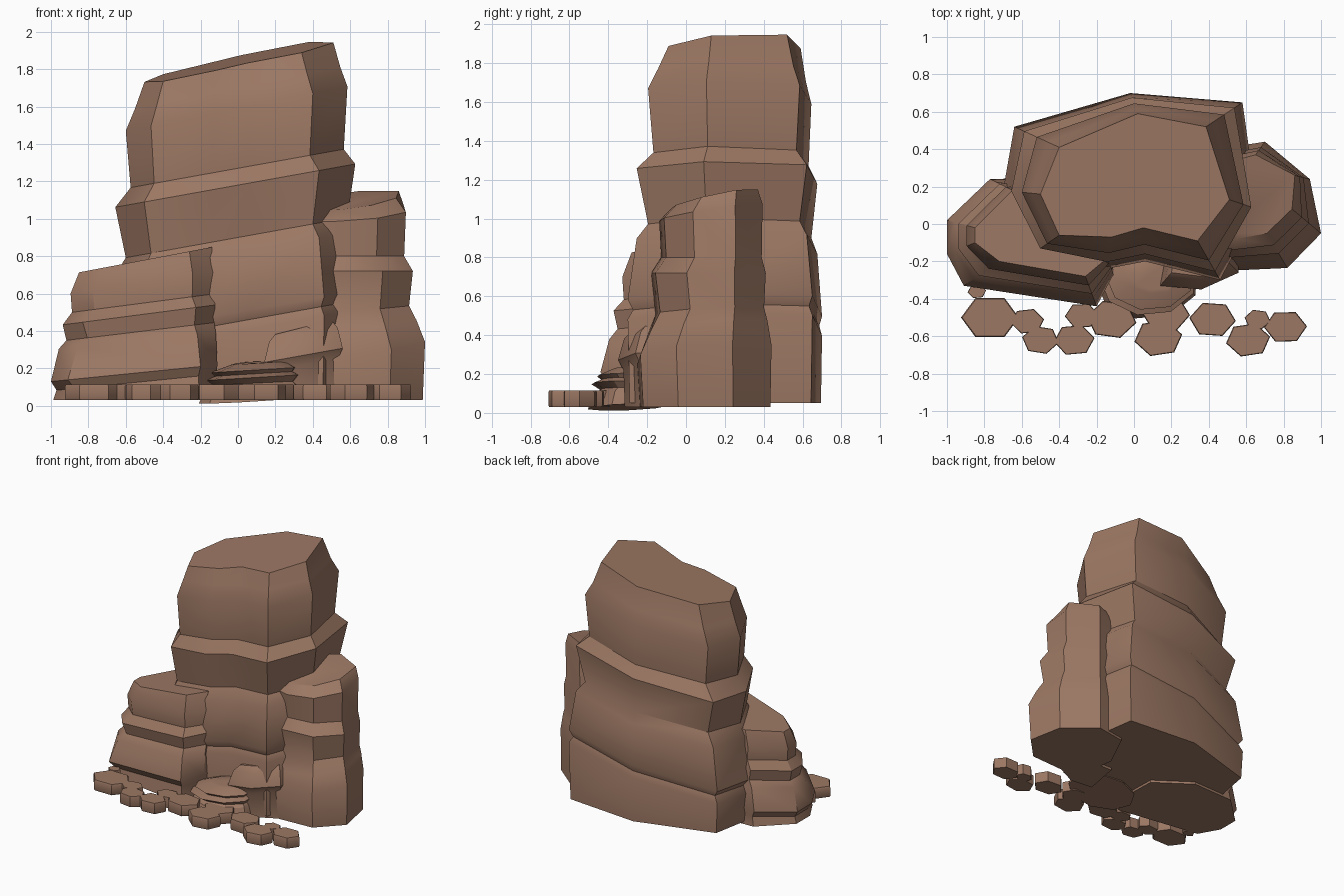
import bpy, bmesh, math

cube = bpy.data.objects.get("Cube")
if cube:
    bpy.data.objects.remove(cube, do_unlink=True)

# One sandstone colour throughout
stone = bpy.data.materials.new("brown_stone")
stone.use_nodes = True
colour = (0.33, 0.185, 0.125, 1)
stone.diffuse_color = colour
stone.node_tree.nodes["Principled BSDF"].inputs["Base Color"].default_value = colour


def finish(name, bm, angle):
    bmesh.ops.recalc_face_normals(bm, faces=bm.faces)
    mesh = bpy.data.meshes.new(name)
    bm.to_mesh(mesh)
    bm.free()
    mesh.materials.append(stone)
    obj = bpy.data.objects.new(name, mesh)
    bpy.context.collection.objects.link(obj)
    bpy.ops.object.select_all(action="DESELECT")
    obj.select_set(True)
    bpy.context.view_layer.objects.active = obj
    bpy.ops.object.shade_smooth_by_angle(angle=math.radians(angle))
    return obj


def layered_rock(name, base, top, centre, rings, angle=33):
    """Loft rings blended from base to top outline.
    Each ring is (height, blend, tilt along x, tilt along y)."""
    bm = bmesh.new()
    loops = []
    for z, t, sx, sy in rings:
        loop = []
        for (bx, by), (tx, ty) in zip(base, top):
            x, y = bx + (tx - bx) * t, by + (ty - by) * t
            h = z + sx * (x - centre[0]) + sy * (y - centre[1])
            loop.append(bm.verts.new((x, y, h)))
        loops.append(loop)
    n = len(base)
    for low, high in zip(loops, loops[1:]):
        for i in range(n):
            j = (i + 1) % n
            bm.faces.new((low[i], low[j], high[j], high[i]))
    bm.faces.new(loops[0][::-1])
    bm.faces.new(loops[-1])
    return finish(name, bm, angle)


def ellipse(cx, cy, rx, ry, n, turn=0.0):
    return [(cx + rx * math.cos(turn + math.tau * i / n),
             cy + ry * math.sin(turn + math.tau * i / n)) for i in range(n)]


# Tall central column
layered_rock(
    "main_column",
    [(-.64, .52), (-.70, .18), (-.53, -.15), (-.15, -.24), (.06, -.2),
     (.46, -.30), (.66, .08), (.58, .65), (-.02, .70)],
    [(-.40, .41), (-.5, .16), (-.4, -.06), (-.12, -.07), (.05, -.02),
     (.34, -.09), (.51, .13), (.385, .52), (.02, .59)],
    (0, .2),
    [(.05, .05, 0, 0), (.40, 0, .18, 0), (.45, .13, .18, 0), (.50, 0, .18, 0),
     (.82, .22, .18, 0), (.90, .5, .18, 0), (1.18, .22, .18, 0),
     (1.27, .63, .18, 0), (1.59, .5, .2, 0), (1.70, .75, .2, 0),
     (1.84, 1, .21, .08)])

# Low stack on the model's right
layered_rock(
    "right_side_stack",
    [(-1, .02), (-.77, .24), (-.4, .25), (-.12, .05), (-.11, -.27),
     (-.2, -.44), (-.91, -.33), (-1, -.16)],
    [(-.85, -.02), (-.65, .18), (-.4, .2), (-.15, .05), (-.14, -.18),
     (-.26, -.28), (-.72, -.2), (-.85, -.1)],
    (-.5, 0),
    [(.03, .08, 0, 0), (.13, .2, .1, 0), (.18, 0, .1, 0), (.35, .28, .1, 0),
     (.40, .55, .12, 0), (.49, .42, .13, 0), (.55, .75, .13, 0),
     (.66, .7, .15, 0), (.78, 1, .19, 0)])

# Taller stack on the model's left
layered_rock(
    "left_side_stack",
    [(.70, .44), (.94, .24), (1, -.05), (.82, -.235), (.5, -.25),
     (.35, -.22), (.3, .1), (.45, .4)],
    [(.65, .37), (.86, .26), (.845, .08), (.71, -.05), (.55, -.08),
     (.46, -.05), (.45, .1), (.5, .33)],
    (.7, .15),
    [(.03, .08, 0, 0), (.32, 0, .14, .1), (.45, .3, .1, .1),
     (.53, .55, .05, .05), (.72, .42, 0, 0), (.80, .72, 0, 0),
     (1.04, .66, .06, .15), (1.11, 1, .1, .2)])

# Foot block in front of the left stack
layered_rock(
    "left_foot_block",
    [(.14, -.33), (.36, -.35), (.56, -.26), (.56, 0), (.2, 0)],
    [(.2, -.26), (.36, -.28), (.5, -.2), (.5, 0), (.25, 0)],
    (.35, 0),
    [(.03, .5, 0, 0), (.22, .4, .18, 0), (.27, 0, .18, 0),
     (.38, .45, .2, 0), (.42, 1, .25, 0)])

# Small layered mound between the stacks
layered_rock(
    "centre_mound",
    ellipse(.07, -.30, .28, .21, 9, .3),
    ellipse(.12, -.27, .13, .08, 9, .3),
    (.07, -.3),
    [(.03, 0, .06, .04), (.10, .2, .05, 0), (.12, .4, .05, 0),
     (.15, .12, .06, 0), (.17, .45, .06, 0), (.19, .3, .06, 0),
     (.225, .85, .06, 0), (.23, 1, .05, .05)])

# Flat hexagonal stones along the front: centre x, centre y, radius
stones = [(-.77, -.5, .155), (-.57, -.52, .09), (-.5, -.62, .1), (-.32, -.62, .11),
          (-.28, -.49, .09), (-.12, -.51, .135), (.13, -.61, .13), (.17, -.48, .13),
          (.42, -.51, .125), (.61, -.62, .12), (.66, -.51, .07), (.81, -.55, .115),
          (-.84, -.36, .05)]
for k, (x, y, r) in enumerate(stones):
    outline = ellipse(x, y, r, r * .78, 6, .2 * math.sin(k * 2.3))
    inner = ellipse(x, y, r * .93, r * .72, 6, .2 * math.sin(k * 2.3))
    layered_rock(f"stepping_stone_{k + 1}", outline, inner, (x, y),
                 [(.03, .6, 0, 0), (.04, 0, 0, 0), (.105, 0, 0, 0), (.115, .6, 0, 0)])
